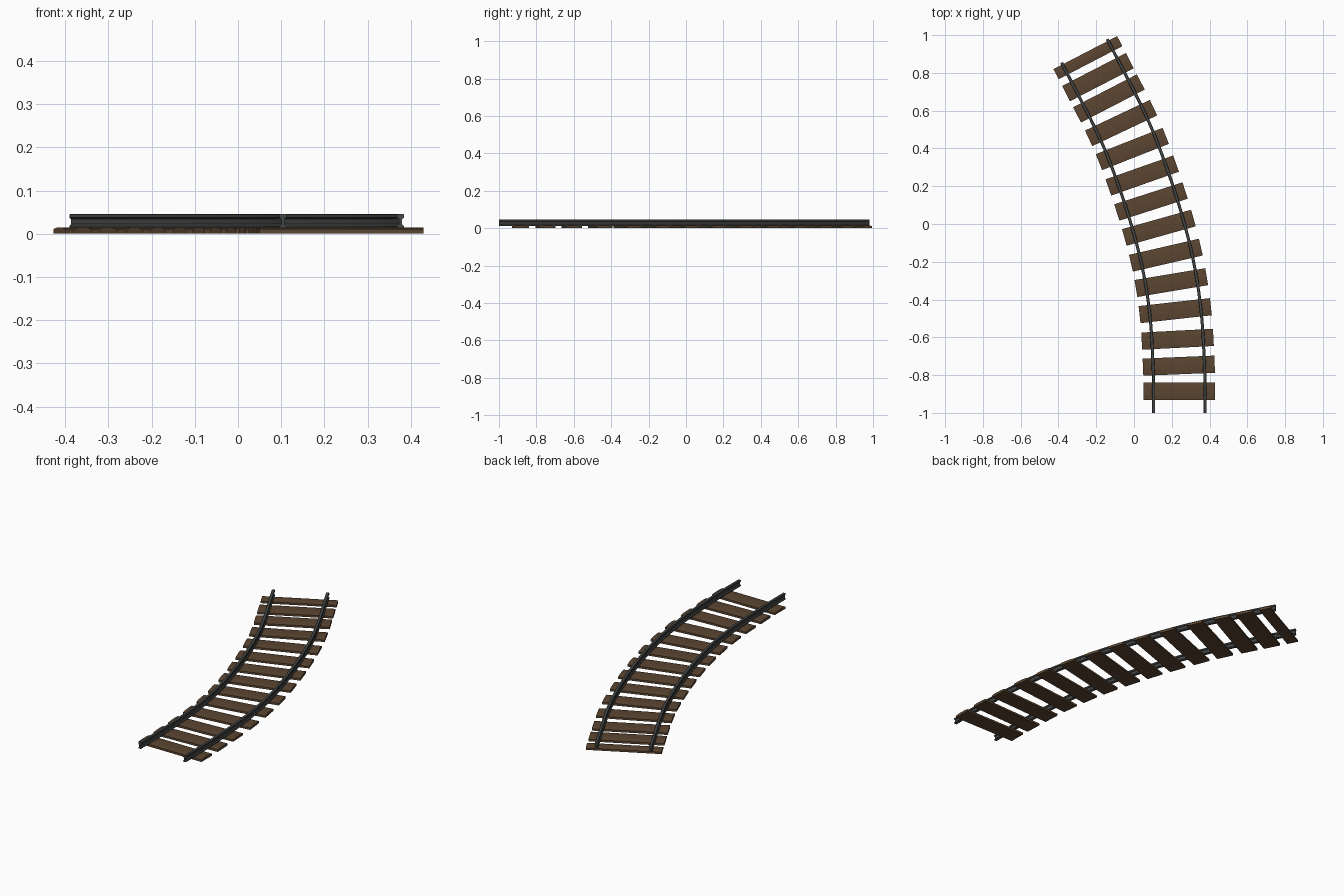
import bpy, bmesh, math
from mathutils import Vector

if "Cube" in bpy.data.objects:
    bpy.data.objects.remove(bpy.data.objects["Cube"])

def material(name, rgb):
    m = bpy.data.materials.new(name)
    m.diffuse_color = (*rgb, 1)
    m.use_nodes = True
    m.node_tree.nodes["Principled BSDF"].inputs["Base Color"].default_value = m.diffuse_color
    return m

wood = material("dark_brown_wood", (0.105, 0.06, 0.031))
steel = material("dark_grey_steel", (0.062, 0.066, 0.064))

# track centre line: distance along it and heading at each sleeper
DIST = [.115, .25, .39, .542, .692, .84, .99, 1.135, 1.28, 1.43, 1.58, 1.725, 1.852, 1.968]
HEAD = [0, 2.4, 3.0, 6.3, 9.5, 13, 15.7, 17.8, 19.4, 21.5, 25.3, 27.3, 27.3, 27.4]
END = 2.008

def heading(s):
    if s <= DIST[0]:
        return 0.0
    for i in range(len(DIST) - 1):
        if s <= DIST[i + 1]:
            f = (s - DIST[i]) / (DIST[i + 1] - DIST[i])
            return math.radians(HEAD[i] + f * (HEAD[i + 1] - HEAD[i]))
    return math.radians(HEAD[-1])

def frame(s, steps=200):
    """Centre point, forward and rightward directions at distance s."""
    p, d = Vector((0.24, -1.0, 0)), s / steps
    for k in range(steps):
        a = heading((k + 0.5) * d)
        p += d * Vector((-math.sin(a), math.cos(a), 0))
    a = heading(s)
    return p, Vector((-math.sin(a), math.cos(a), 0)), Vector((math.cos(a), math.sin(a), 0))

def loft(name, rings, mat, angle):
    """Closed solid through a list of equal-length rings."""
    bm = bmesh.new()
    vs = [[bm.verts.new(p) for p in r] for r in rings]
    n = len(vs[0])
    for a, b in zip(vs, vs[1:]):
        for i in range(n):
            bm.faces.new((a[i], a[(i + 1) % n], b[(i + 1) % n], b[i]))
    bm.faces.new(vs[0][::-1])
    bm.faces.new(vs[-1])
    bmesh.ops.recalc_face_normals(bm, faces=bm.faces)
    me = bpy.data.meshes.new(name)
    bm.to_mesh(me)
    bm.free()
    me.materials.append(mat)
    ob = bpy.data.objects.new(name, me)
    bpy.context.collection.objects.link(ob)
    bpy.ops.object.select_all(action='DESELECT')
    ob.select_set(True)
    bpy.context.view_layer.objects.active = ob
    bpy.ops.object.shade_smooth_by_angle(angle=math.radians(angle))
    return ob

Z = Vector((0, 0, 1))

# sleepers: slightly crowned planks, the last one narrower
for i, s in enumerate(DIST):
    c, fwd, right = frame(s)
    w = 0.030 if i == len(DIST) - 1 else 0.0455
    prof = [(-w, 0), (-w, .011), (-.5 * w, .014), (.5 * w, .014), (w, .011), (w, 0)]
    loft(f"sleeper_{i + 1}",
         [[c + right * x + fwd * u + Z * v for u, v in prof] for x in (-.19, .19)],
         wood, 40)

# rails: I-shaped section swept along the track
half = [(.008, .013), (.008, .018), (.0035, .022), (.0035, .034), (.008, .037), (.008, .044), (.006, .046)]
section = half + [(-x, z) for x, z in reversed(half)]
frames = [frame(END * k / 42) for k in range(43)]
for name, off in (("left_rail", -.136), ("right_rail", .136)):
    loft(name, [[c + r * (off + x) + Z * z for x, z in section] for c, _, r in frames], steel, 30)
